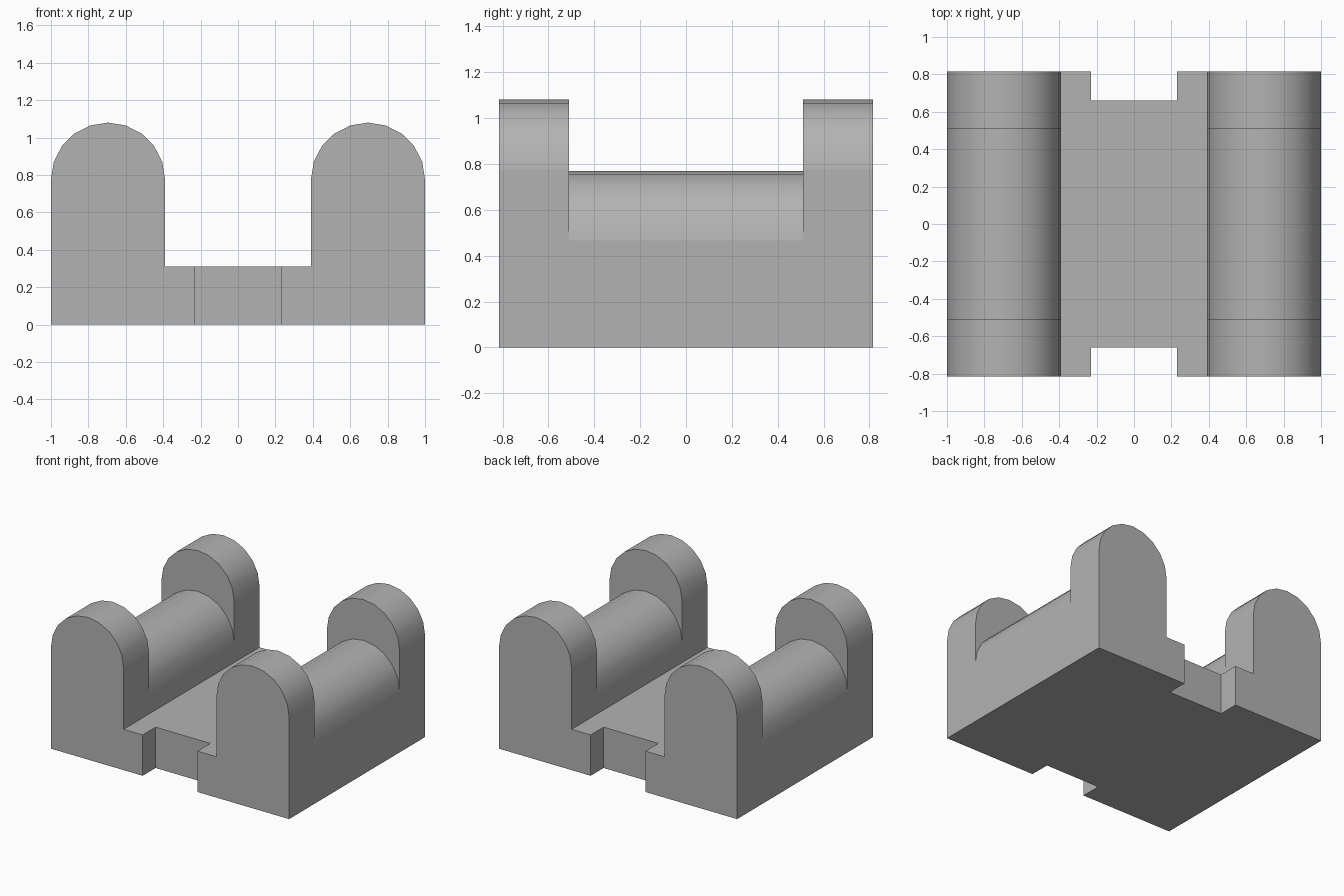
import bpy, bmesh
from math import sin, cos, pi

cube = bpy.data.objects.get("Cube")
if cube:
    bpy.data.objects.remove(cube, do_unlink=True)

# Main sizes
HALF_Y, WALL_X, RADIUS = 0.815, 0.695, 0.305
FLOOR_Z, TOWER_Z, SADDLE_Z = 0.31, 0.775, 0.465
GAP_Y, STEPS = 0.51, 10

grey = bpy.data.materials.new("plain_grey")
grey.use_nodes = True
colour = (0.45, 0.45, 0.45, 1)
grey.diffuse_color = colour
grey.node_tree.nodes["Principled BSDF"].inputs["Base Color"].default_value = colour


def prism(name, points, offset):
    """Fill a closed outline and extrude it by the offset."""
    bm = bmesh.new()
    face = bm.faces.new([bm.verts.new(p) for p in points])
    out = bmesh.ops.extrude_face_region(bm, geom=[face])
    moved = [v for v in out["geom"] if isinstance(v, bmesh.types.BMVert)]
    bmesh.ops.translate(bm, verts=moved, vec=offset)
    bmesh.ops.recalc_face_normals(bm, faces=bm.faces)
    mesh = bpy.data.meshes.new(name)
    bm.to_mesh(mesh)
    bm.free()
    obj = bpy.data.objects.new(name, mesh)
    bpy.context.collection.objects.link(obj)
    mesh.materials.append(grey)
    return obj


def arch(z, y):
    """Half circle from the outer to the inner side of a wall."""
    angles = [pi * i / STEPS for i in range(STEPS + 1)]
    return [(WALL_X + RADIUS * cos(a), y, z + RADIUS * sin(a)) for a in angles]


# Floor plate with a notch at the front and back
inner, notch_x, notch_y = WALL_X - RADIUS, 0.23, 0.66
quarter = [(inner, HALF_Y), (notch_x, HALF_Y), (notch_x, notch_y)]
half = quarter + [(-x, y) for x, y in reversed(quarter)]
outline = half + [(-x, -y) for x, y in half]
prism("floor_plate", [(x, y, 0) for x, y in outline], (0, 0, FLOOR_Z))

# Side wall with rounded towers
feet = [(inner, -HALF_Y, 0), (WALL_X + RADIUS, -HALF_Y, 0)]
wall = prism("side_walls", arch(TOWER_Z, -HALF_Y) + feet, (0, 2 * HALF_Y, 0))

# Lower rounded saddle between the towers
left, right = inner - 0.1, WALL_X + RADIUS + 0.1
above = [(left, -GAP_Y, SADDLE_Z), (left, -GAP_Y, 1.3),
         (right, -GAP_Y, 1.3), (right, -GAP_Y, SADDLE_Z)]
cutter = prism("saddle_cutter", arch(SADDLE_Z, -GAP_Y) + above, (0, 2 * GAP_Y, 0))
cutter.hide_render = True

bpy.ops.object.select_all(action="DESELECT")
wall.select_set(True)
bpy.context.view_layer.objects.active = wall
cut = wall.modifiers.new("saddle", "BOOLEAN")
cut.object, cut.operation, cut.solver = cutter, "DIFFERENCE", "EXACT"
bpy.ops.object.modifier_apply(modifier=cut.name)
bpy.data.objects.remove(cutter, do_unlink=True)

# Smooth arches, flat sides
bpy.ops.object.shade_smooth_by_angle(angle=pi / 6)
for poly in wall.data.polygons:
    if max(abs(c) for c in poly.normal) > 0.999:
        poly.use_smooth = False

# Matching wall on the other side
mirror = wall.modifiers.new("mirror", "MIRROR")
mirror.use_mirror_merge = False
